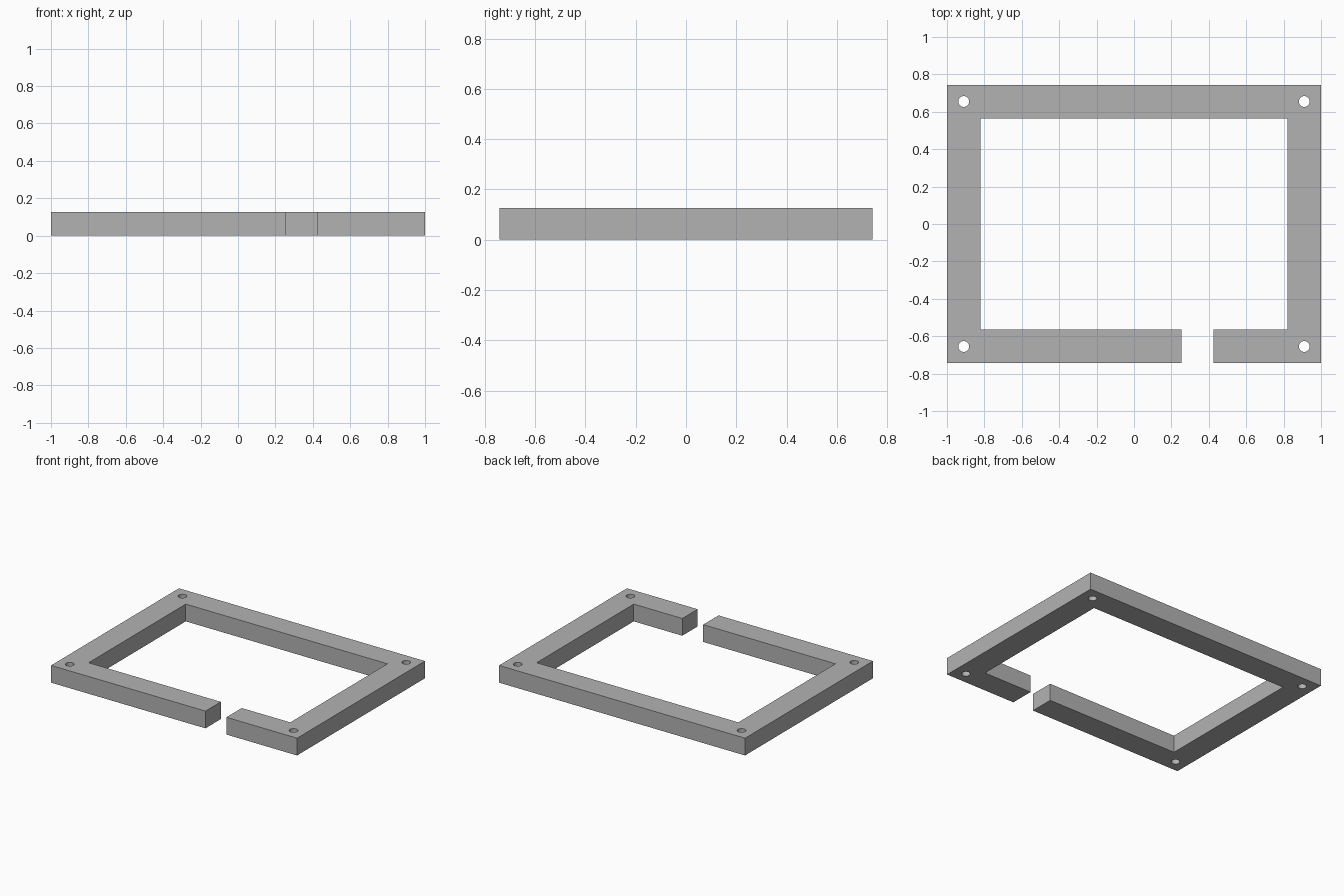
import bpy
import bmesh
from mathutils import Matrix

cube = bpy.data.objects.get("Cube")
if cube:
    bpy.data.objects.remove(cube, do_unlink=True)

HEIGHT = 0.127
OUT_X, OUT_Y = 1.0, 0.742      # outer half sizes
IN_X, IN_Y = 0.82, 0.564       # opening half sizes
GAP_LEFT, GAP_RIGHT = 0.425, 0.255
HOLE_X, HOLE_Y, HOLE_R = 0.91, 0.655, 0.029

grey = bpy.data.materials.new("plain grey")
grey.use_nodes = True
colour = (0.45, 0.45, 0.45, 1)
grey.diffuse_color = colour
grey.node_tree.nodes["Principled BSDF"].inputs["Base Color"].default_value = colour


def add_object(name, bm):
    bmesh.ops.recalc_face_normals(bm, faces=bm.faces)
    mesh = bpy.data.meshes.new(name)
    bm.to_mesh(mesh)
    bm.free()
    mesh.materials.append(grey)
    obj = bpy.data.objects.new(name, mesh)
    bpy.context.collection.objects.link(obj)
    return obj


# Open frame: one C-shaped outline, extruded upwards
outline = [
    (GAP_LEFT, -OUT_Y), (OUT_X, -OUT_Y), (OUT_X, OUT_Y), (-OUT_X, OUT_Y),
    (-OUT_X, -OUT_Y), (GAP_RIGHT, -OUT_Y), (GAP_RIGHT, -IN_Y), (-IN_X, -IN_Y),
    (-IN_X, IN_Y), (IN_X, IN_Y), (IN_X, -IN_Y), (GAP_LEFT, -IN_Y),
]
bm = bmesh.new()
base = bm.faces.new([bm.verts.new((x, y, 0)) for x, y in outline])
top = bmesh.ops.extrude_face_region(bm, geom=[base], use_keep_orig=True)["geom"]
bmesh.ops.translate(bm, vec=(0, 0, HEIGHT),
                    verts=[v for v in top if isinstance(v, bmesh.types.BMVert)])
frame = add_object("open_frame", bm)

# Screw holes through the four corners
bm = bmesh.new()
for sx in (-1, 1):
    for sy in (-1, 1):
        bmesh.ops.create_cone(
            bm, cap_ends=True, segments=32, radius1=HOLE_R, radius2=HOLE_R,
            depth=HEIGHT * 2,
            matrix=Matrix.Translation((sx * HOLE_X, sy * HOLE_Y, HEIGHT / 2)))
cutter = add_object("hole_cutter", bm)
cutter.hide_render = True

cut = frame.modifiers.new("corner_holes", 'BOOLEAN')
cut.operation = 'DIFFERENCE'
cut.solver = 'EXACT'
cut.object = cutter
bpy.context.view_layer.objects.active = frame
frame.select_set(True)
bpy.ops.object.modifier_apply(modifier=cut.name)
bpy.data.objects.remove(cutter, do_unlink=True)
bpy.ops.object.shade_smooth_by_angle()
